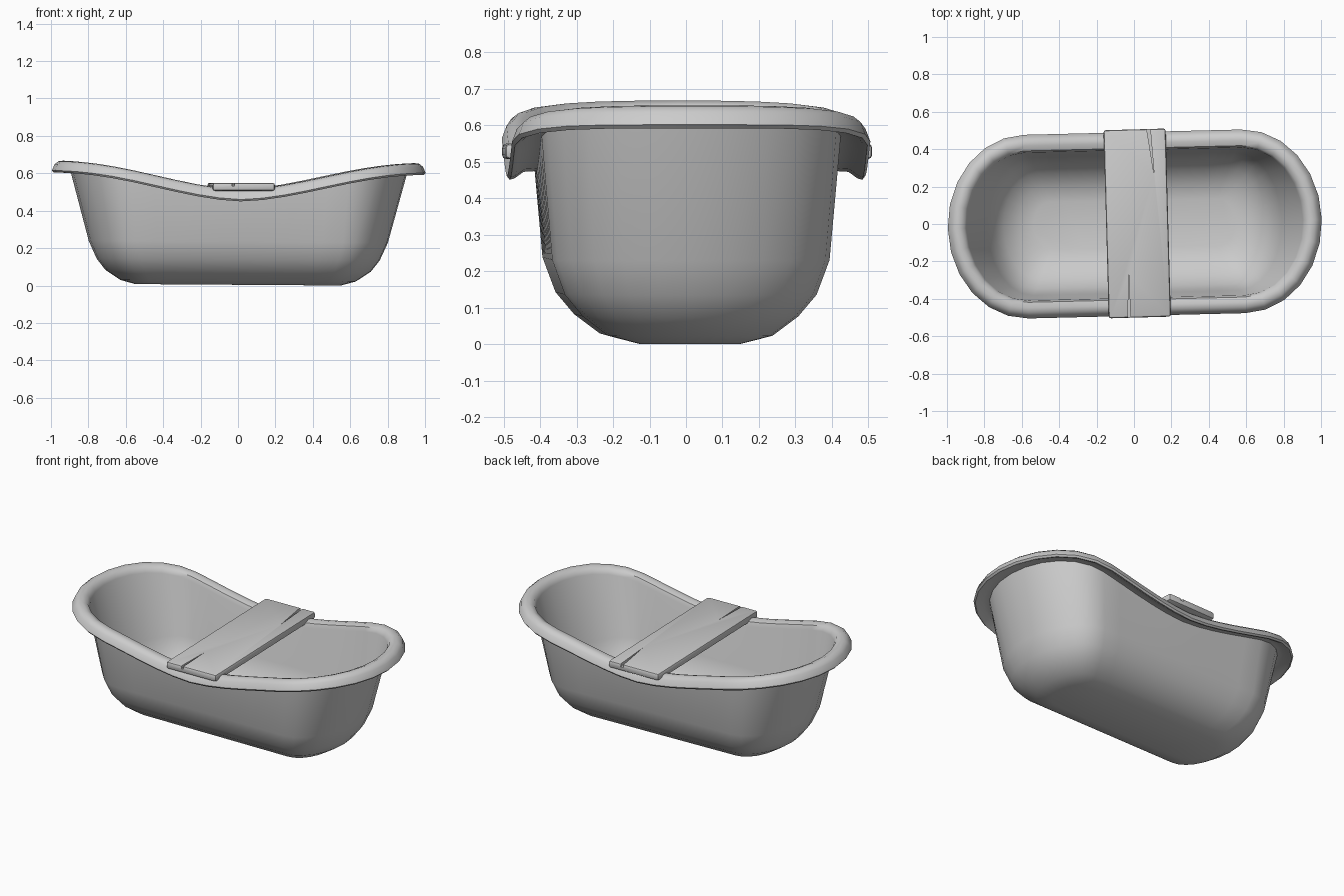
import bpy, bmesh
from math import sin, cos, pi, radians

if "Cube" in bpy.data.objects:
    bpy.data.objects.remove(bpy.data.objects["Cube"])

END, SIDE = 12, 10   # segments per rounded end / straight side


def plan(a, b, s):
    """Stadium outline: half length a, half width b, straight half length s."""
    pts = []
    for sign in (1, -1):
        for i in range(END):
            t = -pi / 2 + pi * i / END
            pts.append((sign * (s + (a - s) * cos(t)), sign * b * sin(t)))
        for i in range(SIDE):
            pts.append((sign * (s - 2 * s * i / SIDE), sign * b))
    return pts


def saddle(x):
    """Height of the rolled lip, dipping at the middle of the tub."""
    return 0.45 + 0.148 * (sin(pi * min(abs(x), 1) / 2) ** 2) ** 0.85


def smooth(obj, angle=35):
    bpy.ops.object.select_all(action='DESELECT')
    obj.select_set(True)
    bpy.context.view_layer.objects.active = obj
    bpy.ops.object.shade_smooth_by_angle(angle=radians(angle))


def new_object(name, bm):
    bmesh.ops.recalc_face_normals(bm, faces=bm.faces)
    me = bpy.data.meshes.new(name)
    bm.to_mesh(me)
    bm.free()
    obj = bpy.data.objects.new(name, me)
    bpy.context.collection.objects.link(obj)
    return obj


# Tub: rings from outer floor, up the wall, over the rolled rim, down inside
# (half length, half width, straight half length, z, follows saddle)
outer = [(0.55, 0.14, 0.45, 0.0, 0), (0.63, 0.225, 0.48, 0.022, 0),
         (0.71, 0.295, 0.51, 0.075, 0), (0.757, 0.345, 0.53, 0.135, 0),
         (0.80, 0.38, 0.55, 0.23, 0)]
rim = [(0.904, 0.41, 0.58, 0.02, 1), (0.935, 0.445, 0.58, 0.018, 1),
       (0.975, 0.47, 0.58, 0.0, 1), (0.99, 0.483, 0.58, -0.004, 1),
       (1.0, 0.491, 0.58, 0.006, 1), (0.985, 0.478, 0.58, 0.04, 1),
       (0.965, 0.458, 0.58, 0.056, 1), (0.94, 0.433, 0.58, 0.06, 1),
       (0.912, 0.405, 0.58, 0.05, 1), (0.899, 0.395, 0.58, 0.025, 1)]
inner = [(a - 0.012, b - 0.012, s, z + 0.014, 0) for a, b, s, z, _ in reversed(outer)]

bm = bmesh.new()
rings = []
for a, b, s, z, follow in outer + rim + inner:
    rings.append([bm.verts.new((x, y, z + (saddle(x) if follow else 0)))
                  for x, y in plan(a, b, s)])
for r0, r1 in zip(rings, rings[1:]):
    n = len(r0)
    for i in range(n):
        bm.faces.new((r0[i], r0[(i + 1) % n], r1[(i + 1) % n], r1[i]))
bm.faces.new(rings[0][::-1])
bm.faces.new(rings[-1])
tub = new_object("tub", bm)
tub.rotation_euler = (0, radians(0.4), radians(1.4))
tub.location.z = 0.004
smooth(tub, 45)

# Board lying across the rim
bm = bmesh.new()
bmesh.ops.create_cube(bm, size=1)
bmesh.ops.scale(bm, vec=(0.332, 1.006, 0.043), verts=bm.verts)
bmesh.ops.bevel(bm, geom=bm.edges[:], offset=0.012, segments=2,
                affect='EDGES', profile=0.5)
board = new_object("bath_board", bm)
board.location = (0.017, 0.003, 0.528)
board.rotation_euler.z = radians(1.6)


# Cracks: shallow wedge cuts running in from each end of the board
def crack(name, x0, x1, y0, tip):
    b = bmesh.new()
    ends = [(x0, y0), (x1, y0), tip]
    low = [b.verts.new((x, y, 0.532)) for x, y in ends]
    top = [b.verts.new((x, y, 0.60)) for x, y in ends]
    b.faces.new(low)
    b.faces.new(top)
    for i in range(3):
        j = (i + 1) % 3
        b.faces.new((low[i], low[j], top[j], top[i]))
    cutter = new_object(name, b)
    cutter.hide_render = True
    cutter.hide_set(True)
    mod = board.modifiers.new(name, 'BOOLEAN')
    mod.operation = 'DIFFERENCE'
    mod.solver = 'EXACT'
    mod.object = cutter


crack("crack_cutter_back", 0.066, 0.086, 0.52, (0.108, 0.26))
crack("crack_cutter_front", -0.033, -0.018, -0.52, (-0.028, -0.27))
smooth(board, 30)
